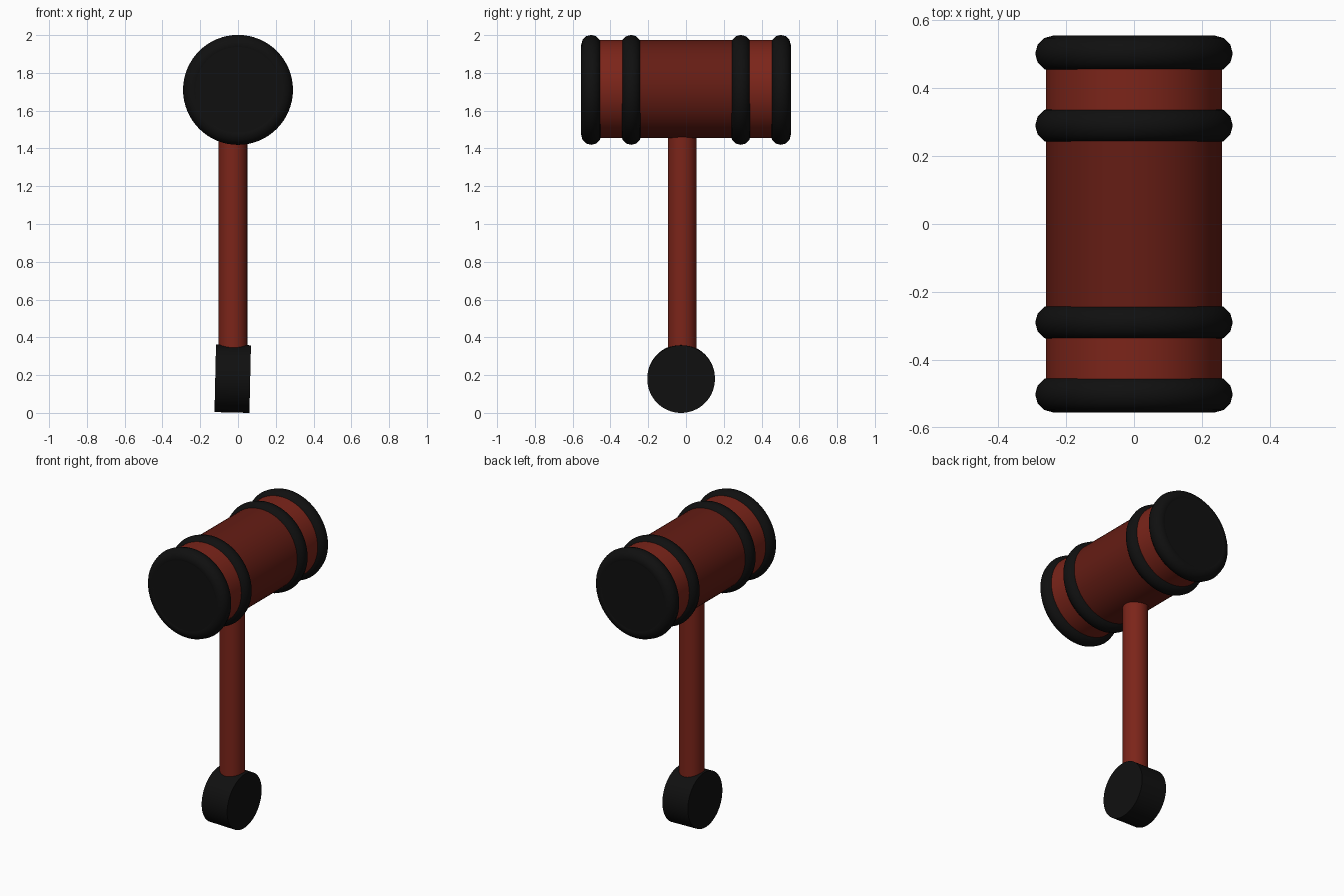
import bpy
from math import pi, radians

if "Cube" in bpy.data.objects:
    bpy.data.objects.remove(bpy.data.objects["Cube"])


def material(name, rgb):
    m = bpy.data.materials.new(name)
    m.diffuse_color = (*rgb, 1)
    m.use_nodes = True
    m.node_tree.nodes["Principled BSDF"].inputs["Base Color"].default_value = m.diffuse_color
    return m


red = material("red_wood", (0.2, 0.018, 0.01))
dark_red = material("dark_red_wood", (0.13, 0.012, 0.007))
black = material("black", (0.005, 0.005, 0.005))


def finish(name, mat):
    ob = bpy.context.object
    ob.name = name
    ob.data.materials.append(mat)
    bpy.ops.object.shade_smooth_by_angle(angle=radians(40))


def cylinder(name, mat, radius, depth, loc, rot=(0, 0, 0)):
    bpy.ops.mesh.primitive_cylinder_add(vertices=64, radius=radius, depth=depth,
                                        location=loc, rotation=rot)
    finish(name, mat)


def ring(name, y):
    bpy.ops.mesh.primitive_torus_add(major_radius=0.238, minor_radius=0.053,
                                     major_segments=64, minor_segments=12,
                                     location=(0, y, 1.71), rotation=(pi / 2, 0, 0))
    finish(name, black)


along_y = (pi / 2, 0, 0)

# Head: darker middle barrel, red ends, black bands and end faces
cylinder("head_middle", dark_red, 0.26, 0.58, (0, 0, 1.715), along_y)
for side, label in ((-1, "front"), (1, "back")):
    cylinder(f"head_end_{label}", red, 0.26, 0.255, (0, side * 0.4175, 1.715), along_y)
    cylinder(f"striking_face_{label}", black, 0.24, 0.06, (0, side * 0.522, 1.71), along_y)
    ring(f"inner_band_{label}", side * 0.29)
    ring(f"outer_band_{label}", side * 0.502)

# Handle
cylinder("handle", red, 0.076, 1.36, (-0.027, -0.02, 0.98))

# Pommel: short drum lying along x, slightly tilted
cylinder("pommel", black, 0.179, 0.185, (-0.028, -0.026, 0.181), (0, pi / 2 + radians(1.3), 0))
